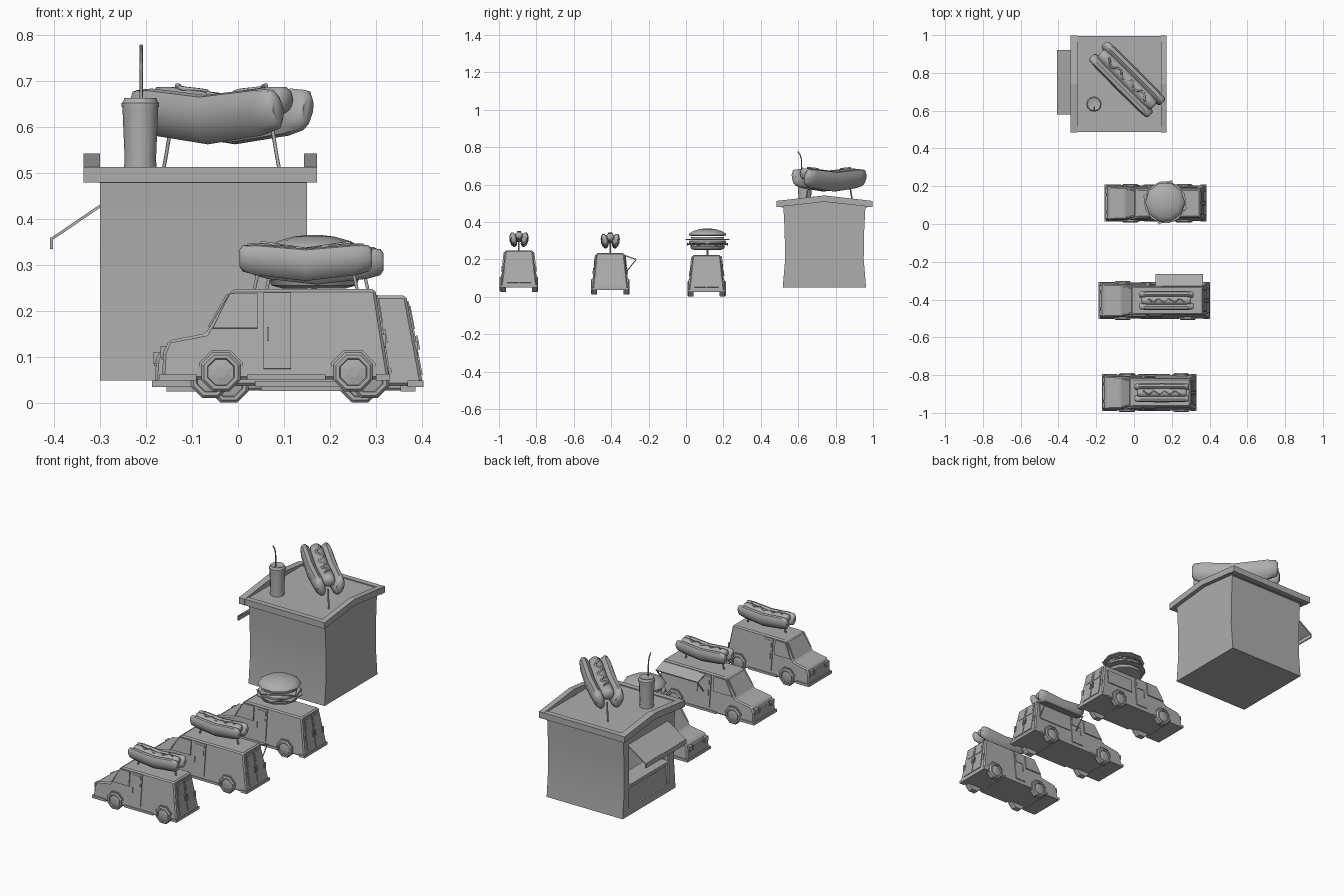
import bpy, bmesh
from math import sin, cos, pi, radians
from mathutils import Vector as V

if "Cube" in bpy.data.objects:
    bpy.data.objects.remove(bpy.data.objects["Cube"])

grey = bpy.data.materials.new("dark_grey")
grey.diffuse_color = (.42, .42, .42, 1)
grey.use_nodes = True
grey.node_tree.nodes["Principled BSDF"].inputs["Base Color"].default_value = grey.diffuse_color


def add(name, me):
    me.materials.clear()
    me.materials.append(grey)
    ob = bpy.data.objects.new(name, me)
    bpy.context.collection.objects.link(ob)
    return ob


def loft(name, rings, smooth=None):
    """Skin a list of equal-length point rings and cap both ends."""
    bm = bmesh.new()
    rs = [[bm.verts.new(p) for p in r] for r in rings]
    n = len(rs[0])
    for a, b in zip(rs, rs[1:]):
        for i in range(n):
            bm.faces.new((a[i], a[(i + 1) % n], b[(i + 1) % n], b[i]))
    bm.faces.new(rs[0][::-1])
    bm.faces.new(rs[-1])
    bmesh.ops.recalc_face_normals(bm, faces=bm.faces)
    me = bpy.data.meshes.new(name)
    bm.to_mesh(me)
    bm.free()
    if smooth:
        me.polygons.foreach_set("use_smooth", [True] * len(me.polygons))
        me.set_sharp_from_angle(angle=radians(smooth))
    return add(name, me)


def slab(name, pts, t):
    """Thicken a flat polygon along its normal, centred on it."""
    pts = [V(p) for p in pts]
    n = (pts[1] - pts[0]).cross(pts[2] - pts[0]).normalized() * t / 2
    return loft(name, [[p - n for p in pts], [p + n for p in pts]])


def box(name, x0, x1, y0, y1, z0, z1):
    return loft(name, [[(x0, y0, z), (x1, y0, z), (x1, y1, z), (x0, y1, z)] for z in (z0, z1)])


def extrude_x(name, yz, x0, x1, smooth=None):
    return loft(name, [[(x, y, z) for y, z in yz] for x in (x0, x1)], smooth)


def lathe(name, c, prof, n=12, ripple=0):
    return loft(name, [[(c[0] + r * cos(2 * pi * i / n), c[1] + r * sin(2 * pi * i / n),
                         z + ripple * (-1) ** i) for i in range(n)] for r, z in prof], 40)


def tube(name, pts, r):
    cu = bpy.data.curves.new(name, 'CURVE')
    cu.dimensions, cu.bevel_depth, cu.bevel_resolution, cu.use_fill_caps = '3D', r, 1, True
    sp = cu.splines.new('POLY')
    sp.points.add(len(pts) - 1)
    for p, q in zip(sp.points, pts):
        p.co = (*q, 1)
    tmp = bpy.data.objects.new(name, cu)
    bpy.context.collection.objects.link(tmp)
    bpy.context.view_layer.update()
    me = bpy.data.meshes.new_from_object(tmp.evaluated_get(bpy.context.evaluated_depsgraph_get()))
    bpy.data.objects.remove(tmp)
    add(name, me)


def hot_dog(tag, centre, s, angle):
    ca, sa = cos(angle), sin(angle)

    def T(x, y, z):
        return V(centre) + s * V((x * ca - y * sa, x * sa + y * ca, z))

    def ring(x, y, z, ry, rz, tilt, n=10):
        out = []
        for i in range(n):
            a = 2 * pi * i / n
            p, q = ry * cos(a), rz * sin(a)
            out.append(T(x, y + p * cos(tilt) + q * sin(tilt), z - p * sin(tilt) + q * cos(tilt)))
        return out

    ends = [(-1, .55), (-.95, .85), (-.75, 1), (0, 1.05), (.75, 1), (.95, .85), (1, .55)]
    for side, nm in ((-1, "near"), (1, "far")):
        loft(f"{tag}_bun_{nm}", [ring(.22 * u, side * .046, -.006 + .022 * abs(u), .029 * f,
             .053 * f, side * .25) for u, f in ends], 50)
    loft(tag + "_sausage", [ring(.2 * u, 0, .016 + .022 * abs(u), .036 * f, .034 * f, 0)
                            for u, f in ends], 50)
    tube(tag + "_mustard", [T(.15 * u, .013 * sin(u * 3.5 * pi), .046 + .022 * abs(u))
                            for u in [i / 20 - 1 for i in range(41)]], .0055 * s)
    # curved mounting poles
    for e in (-1, 1):
        tube(tag + "_pole", [T(e * .178, 0, -.115), T(e * .170, 0, -.085), T(e * .155, 0, -.02)], .004)


def van(tag, x0, x1, yc, dz, wheels):
    def X(x):
        return x0 + (x + .17) / .5 * (x1 - x0)

    def hw(z):
        return .095 - (z - .055) * .108

    def side(name, pts, s, t):
        slab(f"{tag}_{name}", [(X(x), yc + s * hw(z), z + dz) for x, z in pts], t)

    # tapered shell
    prof = [(-.165, .052), (-.162, .11), (-.15, .137), (-.07, .152), (-.013, .248), (.298, .248), (.329, .052)]
    body = loft(tag + "_body", [[(X(x), yc + s * hw(z), z + dz) for x, z in prof] for s in (-1, 1)])
    m = body.modifiers.new("edge", 'BEVEL')
    m.width, m.segments = .006, 1
    # floor skirt and bumpers
    box(tag + "_skirt", X(.02), X(.19), yc - .098, yc + .098, .051 + dz, .063 + dz)
    box(tag + "_front_bumper", x0, X(-.09), yc - .098, yc + .098, .05 + dz, .064 + dz)
    box(tag + "_rear_bumper", X(.3), x1, yc - .098, yc + .098, .05 + dz, .064 + dz)
    for s in (-1, 1):
        side("cab_window", [(-.055, .163), (-.018, .238), (.042, .238), (.042, .163)], s, .012)
        side("door", [(.055, .075), (.055, .24), (.115, .24), (.115, .075)], s, .009)
        side("door_window", [(.062, .178), (.062, .23), (.108, .23), (.108, .178)], s, .014)
        side("door_handle", [(.063, .135), (.063, .165), (.067, .165), (.067, .135)], s, .018)
        # lamps
        box(tag + "_headlight", X(-.168), X(-.155), yc + s * .065 - .015, yc + s * .065 + .015,
            .1 + dz, .125 + dz)
        box(tag + "_tail_light", X(.305), X(.32), yc + s * .075 - .006, yc + s * .075 + .006,
            .12 + dz, .15 + dz)

        # rear doors, windows and handles
        def rear(y, z):
            return (X(.328 - (z - .06) * .16), yc + s * y, z + dz)
        slab(tag + "_rear_door", [rear(.003, .075), rear(.065, .075), rear(.058, .235), rear(.003, .235)], .006)
        slab(tag + "_rear_window", [rear(.01, .175), rear(.055, .175), rear(.052, .225), rear(.01, .225)], .01)
        slab(tag + "_rear_handle", [rear(.007, .13), rear(.012, .13), rear(.012, .16), rear(.007, .16)], .016)
        # wheels with hubs, and half arches above them
        for wx in wheels:
            def ring(r, y, low=-1):
                return [(wx + r * cos(pi * (i + .5) / 4), yc + s * y,
                         .068 + dz + r * max(low, sin(pi * (i + .5) / 4))) for i in range(8)]
            loft(tag + "_wheel", [ring(.044, .07), ring(.046, .078), ring(.046, .097), ring(.04, .103),
                                  ring(.032, .103), ring(.03, .097), ring(.012, .1)])
            loft(tag + "_wheel_arch", [ring(.052, .08, -.1), ring(.052, .0955, -.1)])
    # windshield and grille
    slab(tag + "_windshield", [(X(-.062), yc - .072, .165 + dz), (X(-.062), yc + .072, .165 + dz),
                               (X(-.021), yc + .065, .236 + dz), (X(-.021), yc - .065, .236 + dz)], .008)
    box(tag + "_grille", X(-.166), X(-.155), yc - .04, yc + .04, .095 + dz, .122 + dz)
    return side


# three food vans
van("front_van", -.17, .33, -.893, 0, (-.037, .25))
hot_dog("front_van_hot_dog", (.147, -.893, .305), .655, 0)

side = van("middle_van", -.187, .403, -.405, -.014, (-.06, .285))
hot_dog("middle_van_hot_dog", (.172, -.405, .297), .655, 0)
side("serving_window", [(.12, .14), (.12, .225), (.29, .225), (.29, .14)], 1, .008)
slab("middle_van_awning", [(.115, -.33, .222), (.365, -.33, .222), (.365, -.265, .2), (.115, -.265, .2)], .006)
for x in (.12, .36):
    tube("middle_van_awning_strut", [(x, -.268, .198), (x, -.318, .135)], .003)

side = van("rear_van", -.155, .385, .11, -.024, (-.02, .265))
side("serving_window", [(.14, .14), (.14, .215), (.285, .215), (.285, .14)], 1, .01)

# burger sign on the rear van
bc = (.165, .115)
lathe("burger_pole", bc, [(.005, .215), (.005, .26)], 6)
lathe("burger_bottom_bun", bc, [(.07, .25), (.092, .256), (.097, .268), (.088, .276)], 10)
lathe("burger_patty", bc, [(.098, .284), (.105, .288), (.105, .298), (.098, .302)], 10)
slab("burger_cheese", [(bc[0] + .122 * cos(k * pi / 2 + 1.3), bc[1] + .122 * sin(k * pi / 2 + 1.3), .306)
                       for k in range(4)], .005)
lathe("burger_tomato", bc, [(.092, .312), (.092, .319)], 10)
lathe("burger_lettuce", bc, [(.112, .279), (.112, .283)], 14, .006)
lathe("burger_top_bun", bc, [(.088, .325), (.106, .33), (.102, .339), (.08, .352), (.045, .362), (.012, .366)], 10)

# kiosk walls, hollow with a serving opening on the left
edge = [(.517, .05), (.53, .2), (.527, .36), (.52, .495)]
M = lambda pts: [(1.48 - y, z) for y, z in pts]
wall = edge + [(y + .01, z) for y, z in edge[::-1]]
extrude_x("kiosk_front_wall", wall, -.3, .15, 30)
extrude_x("kiosk_back_wall", M(wall), -.3, .15, 30)
extrude_x("kiosk_right_wall", edge + [(.74, .51)] + M(edge)[::-1], .14, .15)
jamb = edge + [(.57, .495), (.57, .05)]
extrude_x("kiosk_left_jamb_front", jamb, -.3, -.29)
extrude_x("kiosk_left_jamb_back", M(jamb), -.3, -.29)
extrude_x("kiosk_left_header", [(.57, .42), (.57, .495), (.74, .512), (.91, .495), (.91, .42)], -.3, -.29)
box("kiosk_left_base", -.3, -.29, .57, .91, .05, .09)
box("kiosk_recessed_panel", -.255, -.245, .53, .95, .05, .2)
box("kiosk_counter", -.3, -.2, .57, .91, .195, .212)
box("kiosk_floor", -.3, .15, .518, .962, .05, .06)

# kiosk roof with gabled side rims
gable = [(.485, .48), (.74, .508), (.997, .48), (.997, .513), (.74, .542), (.485, .513)]
extrude_x("roof_left_rim", gable, -.335, -.3)
extrude_x("roof_right_rim", gable, .143, .172)
box("roof_front_rim", -.334, .171, .486, .515, .48, .513)
box("roof_back_rim", -.334, .171, .967, .996, .48, .513)
box("roof_deck", -.301, .15, .51, .97, .478, .508)

# kiosk awning with a hanging flap
slab("kiosk_awning", [(-.297, .58, .43), (-.297, .92, .43), (-.403, .92, .358), (-.403, .58, .358)], .006)
box("kiosk_awning_flap", -.408, -.402, .58, .92, .335, .36)

# rooftop signs
hot_dog("roof_hot_dog", (-.036, .765, .622), 1, -pi / 4)
cup = (-.212, .635)
lathe("drink_cup", cup, [(.036, .505), (.034, .53), (.039, .645)], 12)
lathe("drink_lid", cup, [(.041, .643), (.041, .652), (.037, .655), (.035, .663), (.03, .661)], 12)
tube("drink_straw", [(-.21, .62, .655), (-.21, .617, .735), (-.21, .611, .757), (-.21, .597, .778)], .0035)
